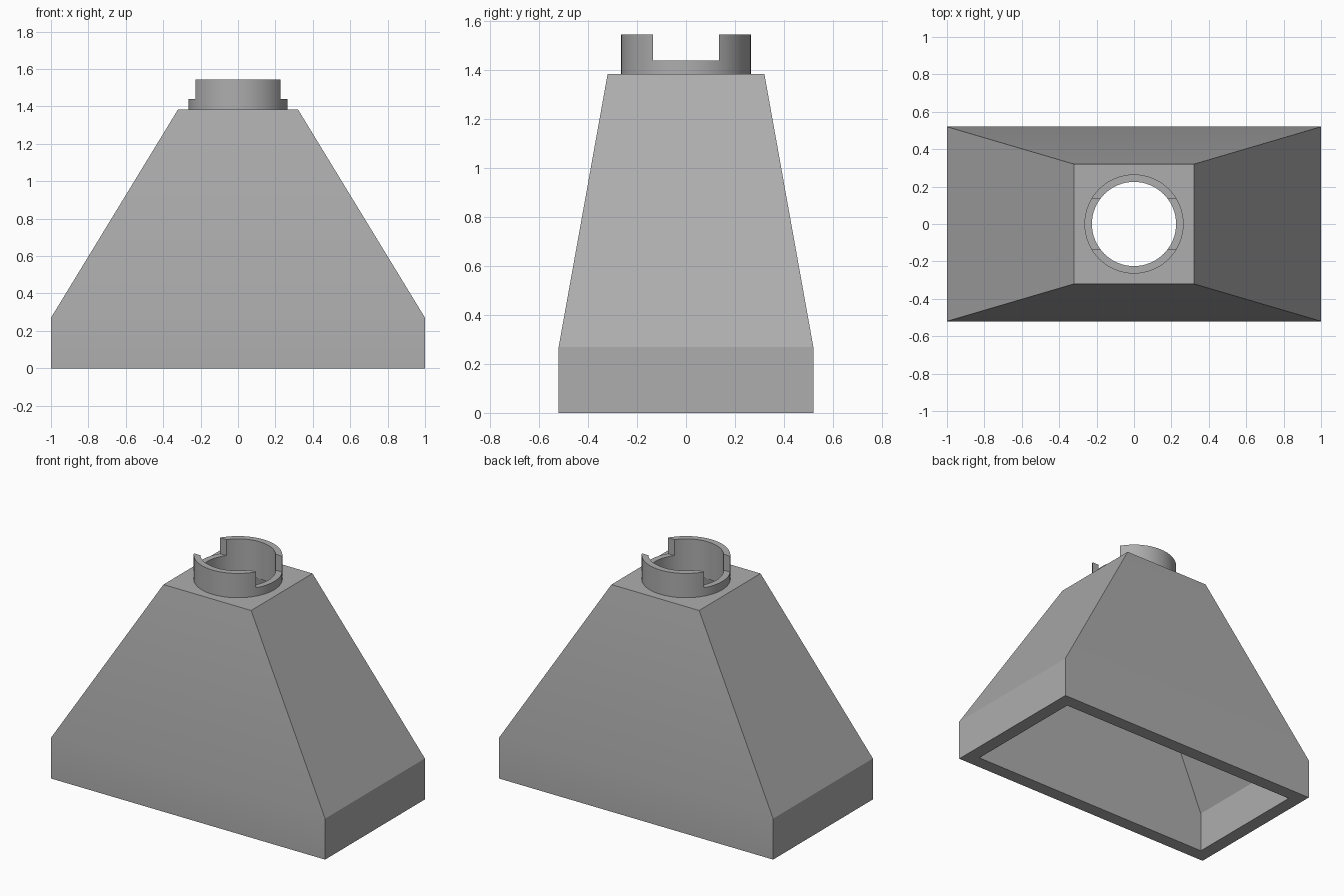
import bpy
import bmesh
import math

cube = bpy.data.objects.get("Cube")
if cube:
    bpy.data.objects.remove(cube, do_unlink=True)

grey = bpy.data.materials.new("plain grey")
grey.use_nodes = True
colour = (0.42, 0.42, 0.42, 1)
grey.diffuse_color = colour
grey.node_tree.nodes["Principled BSDF"].inputs["Base Color"].default_value = colour

SEGMENTS = 64
BORE = 0.225
DECK = 1.385


def loft(name, rings):
    """Closed solid through a stack of rings, each a list of points."""
    bm = bmesh.new()
    loops = [[bm.verts.new(p) for p in ring] for ring in rings]
    n = len(loops[0])
    for low, high in zip(loops, loops[1:]):
        for i in range(n):
            j = (i + 1) % n
            bm.faces.new((low[i], low[j], high[j], high[i]))
    bm.faces.new(loops[0][::-1])
    bm.faces.new(loops[-1])
    bmesh.ops.recalc_face_normals(bm, faces=bm.faces[:])
    mesh = bpy.data.meshes.new(name)
    bm.to_mesh(mesh)
    bm.free()
    obj = bpy.data.objects.new(name, mesh)
    bpy.context.collection.objects.link(obj)
    obj.data.materials.append(grey)
    return obj


def rect(x, y, z):
    return [(-x, -y, z), (x, -y, z), (x, y, z), (-x, y, z)]


def circle(r, z):
    angles = [2 * math.pi * i / SEGMENTS for i in range(SEGMENTS)]
    return [(r * math.cos(a), r * math.sin(a), z) for a in angles]


def cut(obj, cutter):
    """Subtract a cutter, then discard it."""
    cutter.hide_render = True
    bpy.context.view_layer.objects.active = obj
    mod = obj.modifiers.new("cut", 'BOOLEAN')
    mod.operation = 'DIFFERENCE'
    mod.solver = 'EXACT'
    mod.object = cutter
    bpy.ops.object.modifier_apply(modifier=mod.name)
    bpy.data.objects.remove(cutter, do_unlink=True)


# Tapered hollow hood, open below, with a round hole in its top
hood = loft("hood", [rect(1, 0.52, 0), rect(1, 0.52, 0.27), rect(0.32, 0.32, DECK)])
cut(hood, loft("cavity", [rect(0.91, 0.43, -0.1), rect(0.91, 0.43, 0.27),
                          rect(0.23, 0.23, 1.3)]))
cut(hood, loft("hood_bore", [circle(BORE, 1.2), circle(BORE, 1.6)]))

# Round collar with a notch on each side
collar = loft("collar", [circle(0.265, DECK), circle(0.265, 1.545)])
cut(collar, loft("collar_bore", [circle(BORE, 1.2), circle(BORE, 1.7)]))
cut(collar, loft("notch", [rect(0.5, 0.135, 1.44), rect(0.5, 0.135, 1.7)]))

# Smooth shading with crisp edges
for obj in (hood, collar):
    bpy.ops.object.select_all(action='DESELECT')
    obj.select_set(True)
    bpy.context.view_layer.objects.active = obj
    bpy.ops.object.shade_smooth_by_angle(angle=math.radians(30))
